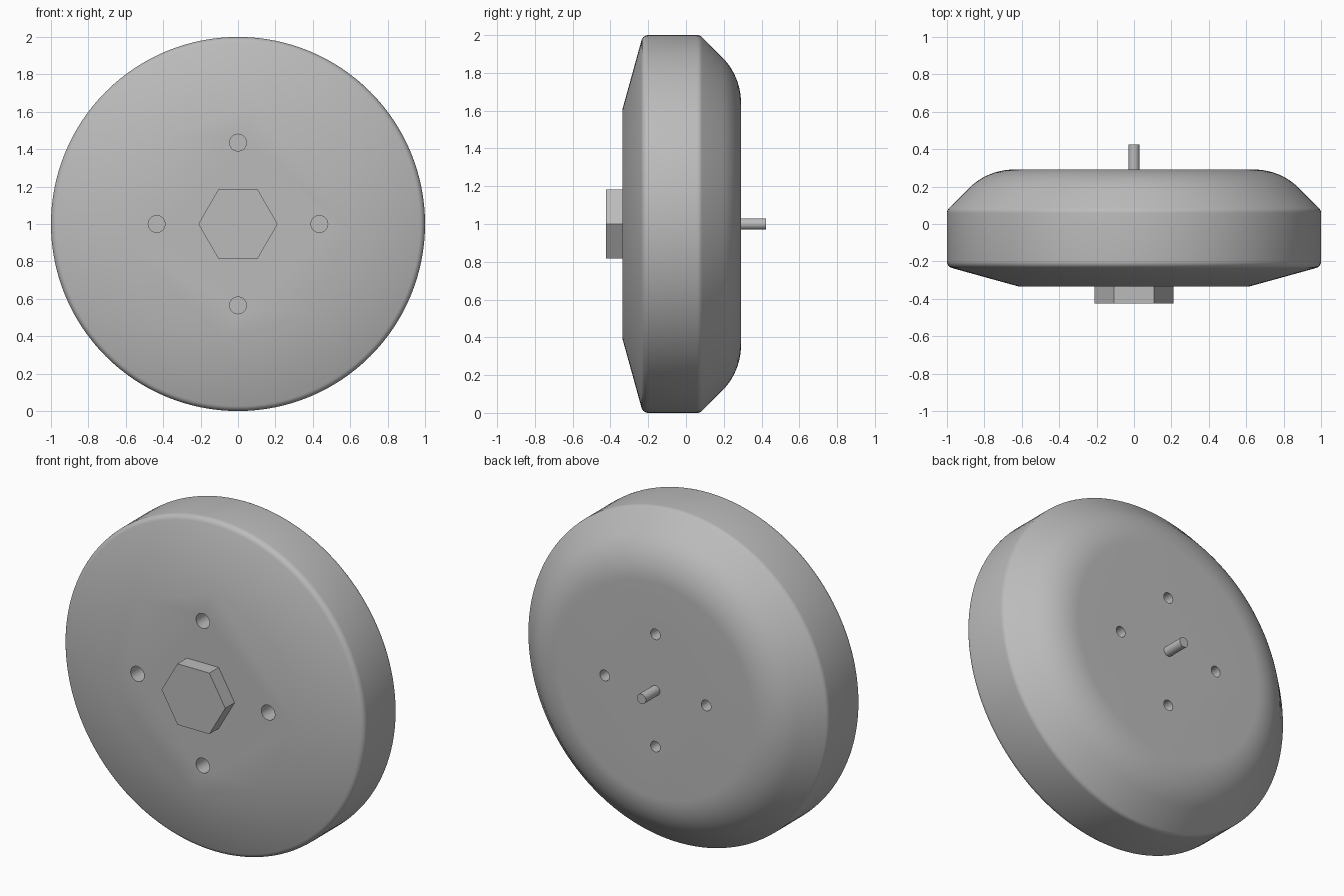
import bpy, bmesh, math
from mathutils import Matrix, Vector

cube = bpy.data.objects.get("Cube")
if cube:
    bpy.data.objects.remove(cube, do_unlink=True)

grey = bpy.data.materials.new("plain grey")
grey.use_nodes = True
colour = (0.5, 0.5, 0.5, 1)
grey.diffuse_color = colour
grey.node_tree.nodes["Principled BSDF"].inputs["Base Color"].default_value = colour

CENTRE = Vector((0, 0, 1))
FRONT, BACK, END = -0.335, 0.291, 0.424


def add_object(name, bm):
    bmesh.ops.recalc_face_normals(bm, faces=bm.faces)
    mesh = bpy.data.meshes.new(name)
    bm.to_mesh(mesh)
    bm.free()
    mesh.materials.append(grey)
    obj = bpy.data.objects.new(name, mesh)
    bpy.context.collection.objects.link(obj)
    return obj


def add_prism(bm, sides, radius, y0, y1, x=0, z=1):
    """Prism along y between y0 and y1."""
    place = Matrix.Translation((x, (y0 + y1) / 2, z)) @ Matrix.Rotation(math.pi / 2, 4, "X")
    turn = Matrix.Rotation(math.pi / 2, 4, "Z")
    bmesh.ops.create_cone(bm, cap_ends=True, segments=sides, radius1=radius,
                          radius2=radius, depth=abs(y1 - y0), matrix=place @ turn)


def rounded(before, corner, after, trim, steps):
    """Points of a fillet at a corner, trimmed by the same length on both sides."""
    b, c, a = Vector(before), Vector(corner), Vector(after)
    u, v = (b - c).normalized(), (a - c).normalized()
    half = u.angle(v) / 2
    radius = trim * math.tan(half)
    middle = c + (u + v).normalized() * trim / math.cos(half)
    start, end = c + u * trim - middle, c + v * trim - middle
    sweep = math.pi - 2 * half
    return [middle + (start * math.sin((1 - t) * sweep) + end * math.sin(t * sweep)) / math.sin(sweep)
            for t in (i / steps for i in range(steps + 1))]


def smooth(obj, degrees):
    bpy.ops.object.select_all(action="DESELECT")
    obj.select_set(True)
    bpy.context.view_layer.objects.active = obj
    bpy.ops.object.shade_smooth_by_angle(angle=math.radians(degrees))


# Disc body: profile as (radius, y), lathed around the y axis
front_edge, front_rim = (0.613, FRONT), (1, -0.228)
back_rim, back_edge, back_mid = (1, 0.074), (0.783, BACK), (0, BACK)
profile = [Vector(front_edge)]
profile += rounded(front_edge, front_rim, back_rim, 0.028, 5)
profile += rounded(front_rim, back_rim, back_edge, 0.015, 4)
profile += rounded(back_rim, back_edge, back_mid, 0.14, 10)

bm = bmesh.new()
verts = [bm.verts.new((p.x, p.y, 1)) for p in profile]
edges = [bm.edges.new(pair) for pair in zip(verts, verts[1:])]
bmesh.ops.spin(bm, geom=verts + edges, cent=CENTRE, axis=(0, 1, 0),
               angle=math.tau, steps=128)
bmesh.ops.remove_doubles(bm, verts=bm.verts, dist=0.0005)
bmesh.ops.holes_fill(bm, edges=[e for e in bm.edges if e.is_boundary], sides=0)
disc = add_object("disc_body", bm)

# Blind screw holes: a wider ring of four in front, a narrower one behind
bm = bmesh.new()
for i in range(4):
    dx, dz = math.cos(i * math.pi / 2), math.sin(i * math.pi / 2)
    add_prism(bm, 32, 0.045, FRONT - 0.1, FRONT + 0.15, 0.435 * dx, 1 + 0.435 * dz)
    add_prism(bm, 32, 0.032, BACK - 0.15, BACK + 0.1, 0.338 * dx, 1 + 0.338 * dz)
cutter = add_object("hole_cutter", bm)
cutter.hide_render = True
cut = disc.modifiers.new("holes", "BOOLEAN")
cut.operation = "DIFFERENCE"
cut.solver = "EXACT"
cut.object = cutter
bpy.context.view_layer.objects.active = disc
bpy.ops.object.modifier_apply(modifier=cut.name)
bpy.data.objects.remove(cutter, do_unlink=True)
smooth(disc, 30)

# Hexagonal boss on the front
bm = bmesh.new()
add_prism(bm, 6, 0.212, -END, FRONT + 0.01)
add_object("hex_boss", bm)

# Round shaft on the back
bm = bmesh.new()
add_prism(bm, 32, 0.03, BACK - 0.01, END)
smooth(add_object("shaft", bm), 30)
